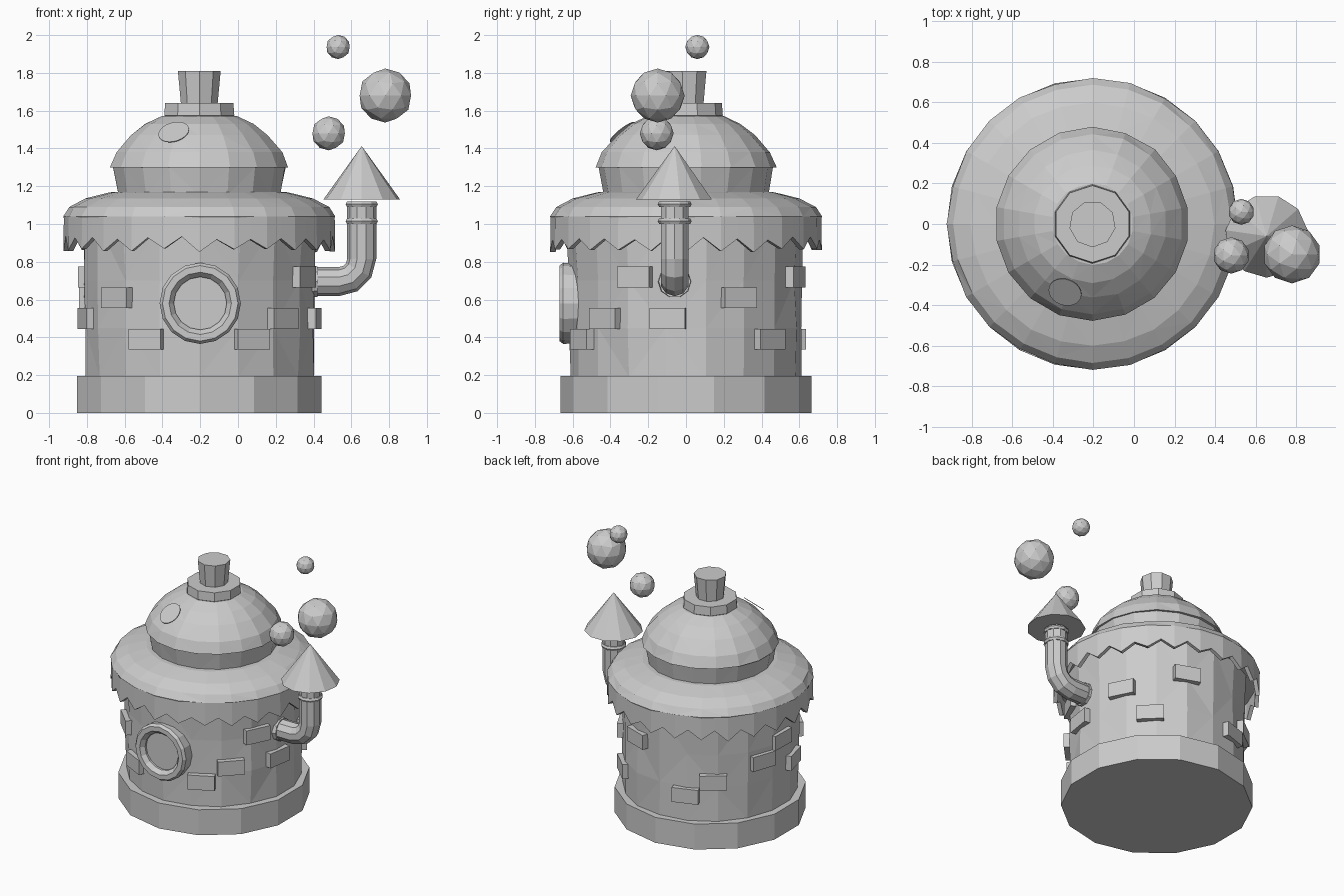
import bpy, bmesh, random
from math import sin, cos, pi, radians
from mathutils import Vector, Matrix

random.seed(4)
if "Cube" in bpy.data.objects:
    bpy.data.objects.remove(bpy.data.objects["Cube"])

stone = bpy.data.materials.new("plain grey")
stone.use_nodes = True
GREY = (0.6, 0.6, 0.6, 1)
stone.diffuse_color = GREY
stone.node_tree.nodes["Principled BSDF"].inputs["Base Color"].default_value = GREY

AXIS = Vector((-0.205, 0, 0))       # centre line of the tower


def finish(name, bm):
    bmesh.ops.recalc_face_normals(bm, faces=bm.faces)
    mesh = bpy.data.meshes.new(name)
    bm.to_mesh(mesh)
    bm.free()
    mesh.materials.append(stone)
    obj = bpy.data.objects.new(name, mesh)
    bpy.context.collection.objects.link(obj)
    return obj


def bridge(bm, a, b):
    n = len(a)
    for i in range(n):
        bm.faces.new((a[i], a[(i + 1) % n], b[(i + 1) % n], b[i]))


def lathe(name, profile, sides, centre=AXIS, turn=0.0, jitter=0.0, matrix=None, closed=False):
    """Turn (radius, height) points around a vertical axis; ends are capped unless closed."""
    bm = bmesh.new()
    rings = []
    for r, z in profile:
        ring = []
        for i in range(sides):
            a = 2 * pi * i / sides + turn
            rr = r + random.uniform(-jitter, jitter)
            ring.append(bm.verts.new((rr * sin(a), -rr * cos(a), z)))
        rings.append(ring)
    for a, b in zip(rings, rings[1:]):
        bridge(bm, a, b)
    if closed:
        bridge(bm, rings[-1], rings[0])
    else:
        bm.faces.new(rings[0])
        bm.faces.new(rings[-1])
    if jitter:
        bmesh.ops.triangulate(bm, faces=[f for f in bm.faces if len(f.verts) == 4])
    bm.transform(matrix or Matrix.Translation(centre))
    return finish(name, bm)


# Tower
lathe("base", [(0.665, 0), (0.665, 0.195)], 14)
lathe("wall", [(0.61, 0.19), (0.615, 0.45), (0.615, 0.7), (0.625, 1.0)], 18, jitter=0.008)

# Roof brim and its jagged skirt
BRIM = 24
lathe("roof_brim", [(0.6, 0.98), (0.70, 0.99), (0.717, 1.04), (0.685, 1.09), (0.60, 1.135),
                    (0.47, 1.168), (0.40, 1.17)], BRIM, jitter=0.004)
bm = bmesh.new()
rings = [[], [], [], []]
for i in range(BRIM * 2):
    a = pi * i / BRIM
    chord = cos(pi / BRIM) if i % 2 else 1
    tip = 0.925 if i % 2 else 0.86
    tip += random.uniform(-0.01, 0.01)
    for ring, r, z in zip(rings, (0.717, 0.719, 0.69, 0.69), (1.04, tip, tip, 1.0)):
        ring.append(bm.verts.new(AXIS + Vector((r * chord * sin(a), -r * chord * cos(a), z))))
for a, b in zip(rings, rings[1:]):
    bridge(bm, a, b)
finish("roof_skirt", bm)

# Dome, collar and cap
lathe("dome", [(0.435, 1.15), (0.462, 1.30), (0.478, 1.30), (0.445, 1.38), (0.365, 1.47),
               (0.29, 1.53), (0.2, 1.572)], 18, jitter=0.003)
lathe("collar", [(0.165, 1.55), (0.195, 1.575), (0.19, 1.64)], 10)
lathe("cap", [(0.098, 1.63), (0.115, 1.81)], 9)

# Thin round plate on the dome
tilt = Vector((-0.22, -0.6, 0.77)).to_track_quat("Z", "Y").to_matrix().to_4x4()
lathe("dome_plate", [(0.083, 0), (0.083, 0.004)], 24,
      matrix=Matrix.Translation((-0.34, -0.335, 1.485)) @ tilt)

# Round front window: faceted frame around a recessed pane
face_front = Matrix.Translation((-0.2, -0.6, 0.58)) @ Matrix.Rotation(pi / 2, 4, "X")
lathe("window_frame", [(0.21, -0.03), (0.215, 0.05), (0.2, 0.07), (0.165, 0.07), (0.14, 0.04),
                       (0.14, -0.03)], 16, matrix=face_front, closed=True)
lathe("window_pane", [(0.15, 0), (0.15, 0.025)], 8, matrix=face_front, turn=pi / 8)

# Raised bricks: angle round the wall from the front, and height
BRICKS = [(-45, 0.61), (-27, 0.39), (27, 0.39), (46, 0.5), (64, 0.72), (81, 0.5), (117, 0.61),
          (136, 0.39), (160, 0.72), (199, 0.39), (217, 0.5), (251, 0.61), (268, 0.72), (284, 0.5)]
for angle, z in BRICKS:
    bm = bmesh.new()
    bmesh.ops.create_cube(bm, size=1, matrix=Matrix.Diagonal((0.19, 0.07, 0.11, 1)))
    bm.transform(Matrix.Translation(AXIS + Vector((0, 0, z))) @ Matrix.Rotation(radians(angle), 4, "Z")
                 @ Matrix.Translation((0, -0.605, 0)))
    finish("brick", bm)

# Bent stove pipe: eight-sided rings along an elbow
PIPE_X, PIPE_Y, BEND = 0.655, -0.06, 0.12
path = [(0.36, 0.695, 0)]
for step in range(4):
    t = radians(30 * step)
    path.append((PIPE_X - BEND + BEND * sin(t), 0.695 + BEND - BEND * cos(t), t))
path.append((PIPE_X, 1.12, pi / 2))
bm = bmesh.new()
rings = []
for x, z, t in path:
    ring = []
    for i in range(10):
        a = 2 * pi * i / 10
        up = 0.077 * cos(a)
        ring.append(bm.verts.new((x - up * sin(t), PIPE_Y + 0.077 * sin(a), z + up * cos(t))))
    rings.append(ring)
for a, b in zip(rings, rings[1:]):
    bridge(bm, a, b)
bm.faces.new(rings[0])
bm.faces.new(rings[-1])
finish("pipe", bm)

# Pipe rings, wall flange and conical hood
pipe_top = Vector((PIPE_X, PIPE_Y, 0))
for z in (1.0, 1.09):
    lathe("pipe_ring", [(0.082, z), (0.09, z + 0.015), (0.082, z + 0.03)], 10, pipe_top)
lathe("wall_flange", [(0.09, 0), (0.085, 0.05)], 10,
      matrix=Matrix.Translation((0.37, PIPE_Y, 0.695)) @ Matrix.Rotation(pi / 2, 4, "Y"))
lathe("pipe_hood", [(0.205, 1.13), (0.002, 1.41)], 11, pipe_top)

# Smoke puffs
for x, y, z, r in ((0.53, 0.06, 1.937, 0.064), (0.78, -0.15, 1.68, 0.143), (0.48, -0.155, 1.48, 0.09)):
    bm = bmesh.new()
    bmesh.ops.create_icosphere(bm, subdivisions=2, radius=r, matrix=Matrix.Translation((x, y, z)))
    finish("smoke_puff", bm)
